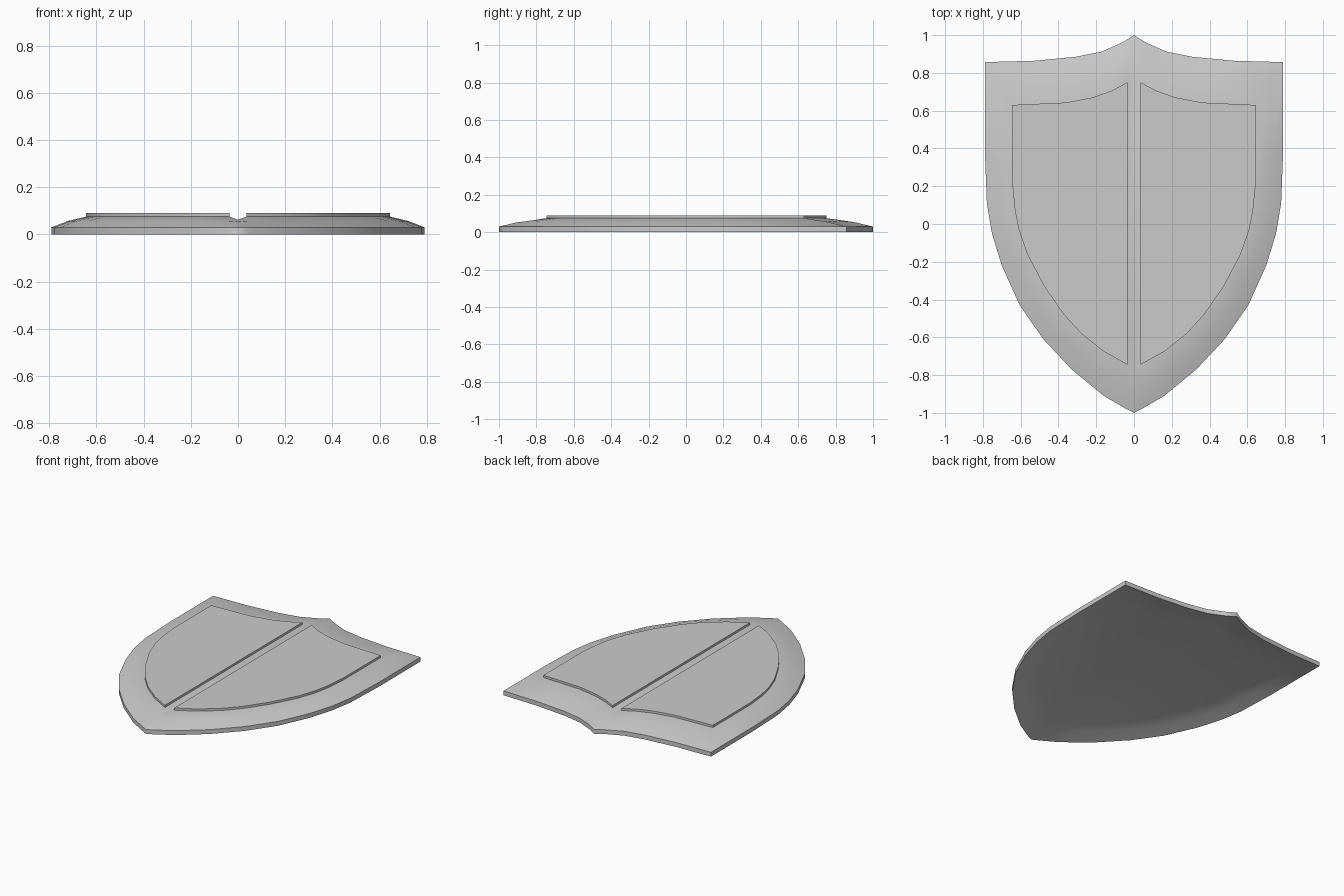
import bpy, bmesh, math

if "Cube" in bpy.data.objects:
    bpy.data.objects.remove(bpy.data.objects["Cube"])

# Right half of the rim, top point to bottom point
OUTER = [(0, 1), (.06, .962), (.17, .913), (.31, .885), (.53, .864), (.79, .857),
         (.79, .4), (.779, .11), (.752, -.05), (.70, -.22), (.605, -.43),
         (.48, -.61), (.33, -.77), (.16, -.91), (.045, -.977), (0, -1)]
# Right half of the raised field; first and last points lie in the centre groove
INNER = [(0, .79), (.035, .75), (.12, .705), (.22, .67), (.36, .643), (.645, .63),
         (.645, .22), (.63, .07), (.61, -.03), (.565, -.16), (.475, -.33),
         (.375, -.475), (.28, -.58), (.16, -.675), (.035, -.745), (0, -.79)]


def finish(name, bm, angle):
    bmesh.ops.recalc_face_normals(bm, faces=bm.faces)
    me = bpy.data.meshes.new(name)
    bm.to_mesh(me)
    bm.free()
    ob = bpy.data.objects.new(name, me)
    bpy.context.collection.objects.link(ob)
    m = ob.modifiers.new("Mirror", 'MIRROR')
    m.use_clip = True
    m.merge_threshold = 0.0005
    bpy.context.view_layer.objects.active = ob
    ob.select_set(True)
    bpy.ops.object.shade_smooth_by_angle(angle=math.radians(angle))
    ob.select_set(False)
    return ob


def skin(bm, rim_z, mid_z, field_z, groove_z, mid_t, groove_w):
    """Domed half surface: rim, shoulder and field loops; returns the rim loop."""
    last = len(OUTER) - 1
    rim, mid, field = [], [], []
    for i, ((ox, oy), (ix, iy)) in enumerate(zip(OUTER, INNER)):
        if i in (1, last - 1):
            ix = groove_w
        on_axis = i in (0, last)
        rim.append(bm.verts.new((ox, oy, rim_z)))
        mid.append(bm.verts.new((ox + (ix - ox) * mid_t, oy + (iy - oy) * mid_t,
                                 mid_z - (.003 if on_axis else 0))))
        field.append(bm.verts.new((ix, iy, groove_z if on_axis else field_z)))
    for a, b in ((rim, mid), (mid, field)):
        for i in range(last):
            bm.faces.new((a[i], a[i + 1], b[i + 1], b[i]))
    bm.faces.new(field[1:last])
    bm.faces.new((field[0], field[1], field[last - 1], field[last]))
    return rim


# Curved shield body: front skin, back skin and vertical edge band
bm = bmesh.new()
top = skin(bm, .03, .057, .075, .062, .48, .035)
low = skin(bm, .0, .026, .045, .030, .52, .07)
for i in range(len(top) - 1):
    bm.faces.new((top[i], top[i + 1], low[i + 1], low[i]))
finish("shield_body", bm, 25)

# Pair of thin raised field panels either side of the groove
bm = bmesh.new()
loop = INNER[1:-1]
lo = [bm.verts.new((x, y, .07)) for x, y in loop]
hi = [bm.verts.new((x, y, .09)) for x, y in loop]
bm.faces.new(lo)
bm.faces.new(hi)
for i in range(len(loop)):
    j = (i + 1) % len(loop)
    bm.faces.new((lo[i], lo[j], hi[j], hi[i]))
finish("field_panels", bm, 25)
